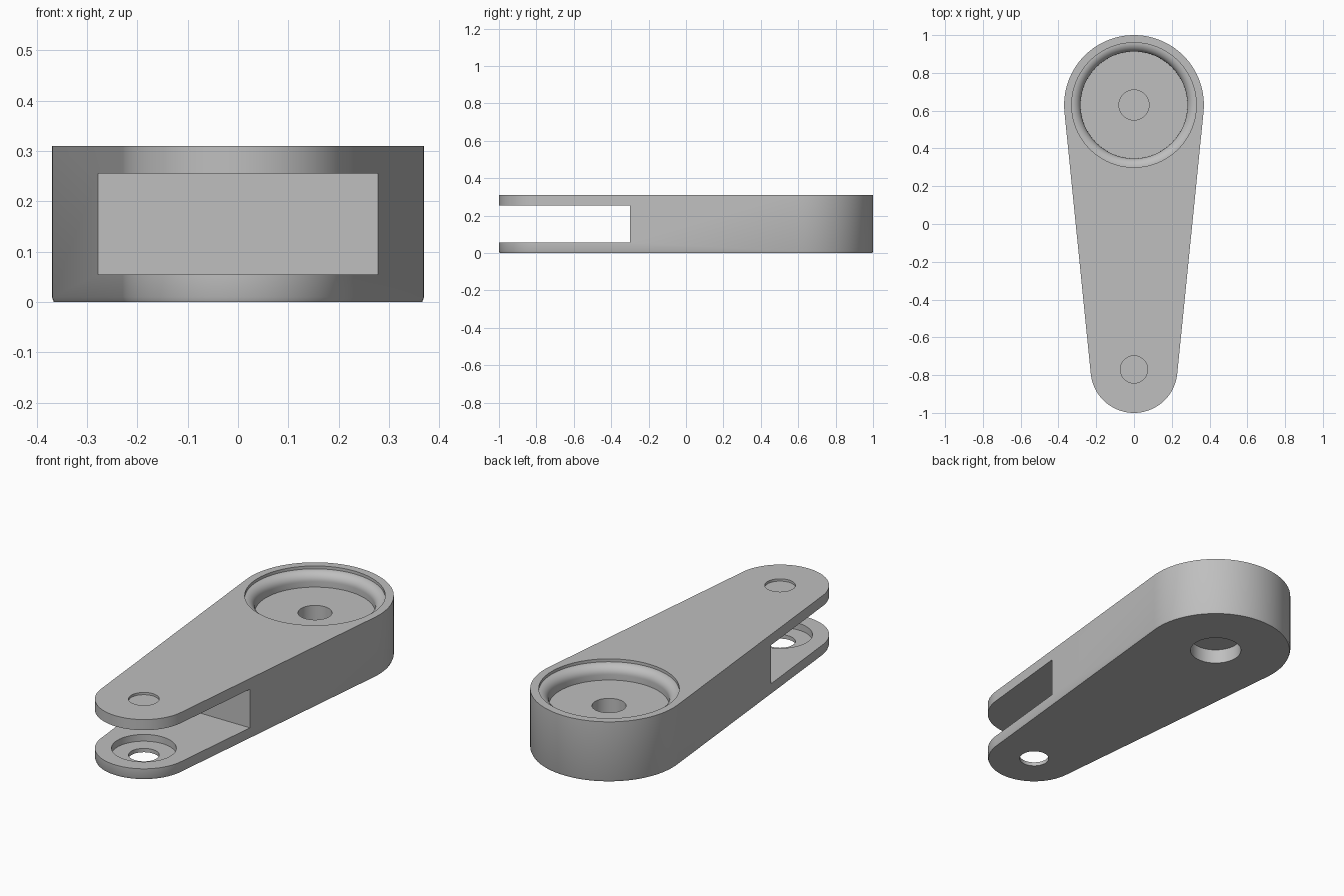
import bpy, bmesh, math

if "Cube" in bpy.data.objects:
    bpy.data.objects.remove(bpy.data.objects["Cube"], do_unlink=True)

BIG_Y, BIG_R = 0.63, 0.37
SMALL_Y, SMALL_R = -0.77, 0.23
HEIGHT = 0.31
SLOT_LOW, SLOT_HIGH, SLOT_BACK = 0.055, 0.255, -0.3

grey = bpy.data.materials.new("plain_grey")
grey.use_nodes = True
colour = (0.52, 0.52, 0.52, 1)
grey.diffuse_color = colour
grey.node_tree.nodes["Principled BSDF"].inputs["Base Color"].default_value = colour


def make_object(name, bm):
    bmesh.ops.recalc_face_normals(bm, faces=bm.faces)
    mesh = bpy.data.meshes.new(name)
    bm.to_mesh(mesh)
    bm.free()
    mesh.materials.append(grey)
    obj = bpy.data.objects.new(name, mesh)
    bpy.context.collection.objects.link(obj)
    return obj


def bridge(bm, lower, upper):
    n = len(lower)
    for i in range(n):
        j = (i + 1) % n
        bm.faces.new((lower[i], lower[j], upper[j], upper[i]))


def loft(name, loops):
    """Solid through a stack of matching rings."""
    bm = bmesh.new()
    rings = [[bm.verts.new(p) for p in loop] for loop in loops]
    for a, b in zip(rings, rings[1:]):
        bridge(bm, a, b)
    bm.faces.new(rings[0][::-1])
    bm.faces.new(rings[-1])
    return make_object(name, bm)


def arm_outline(inset, z, steps=48):
    """Two round ends joined by tangent sides."""
    tilt = math.asin((BIG_R - SMALL_R) / (BIG_Y - SMALL_Y))
    points = []
    for cy, r, start, end in ((BIG_Y, BIG_R, -tilt, math.pi + tilt),
                              (SMALL_Y, SMALL_R, math.pi + tilt, 2 * math.pi - tilt)):
        for i in range(steps + 1):
            t = start + (end - start) * i / steps
            points.append(((r - inset) * math.cos(t), cy + (r - inset) * math.sin(t), z))
    return points


def round_cutter(name, y, profile, sides=80):
    """Turned solid from (radius, height) pairs."""
    angles = [2 * math.pi * i / sides for i in range(sides)]
    return loft(name, [[(r * math.cos(t), y + r * math.sin(t), z) for t in angles]
                       for r, z in profile])


# Arm body with a fine chamfer around the underside
arm = loft("lever_arm", [arm_outline(0.004, 0), arm_outline(0, 0.01), arm_outline(0, HEIGHT)])

# Fork slot between the two plates of the narrow end
bm = bmesh.new()
bmesh.ops.create_cube(bm, size=1)
for v in bm.verts:
    v.co.x *= 2
    v.co.y = SLOT_BACK if v.co.y > 0 else -1.2
    v.co.z = SLOT_HIGH if v.co.z > 0 else SLOT_LOW
cutters = [make_object("slot_cutter", bm)]

# Rounded pocket with a small lip and a blind centre hole
rim = [(0.33 - 0.047 * math.cos(t), 0.25 + 0.045 * math.sin(t))
       for t in (math.pi / 2 * i / 10 for i in range(11))]
cutters.append(round_cutter("pocket_cutter", BIG_Y,
               [(0.08, 0.12), (0.08, 0.222), (0.283, 0.222)] + rim + [(0.33, 0.4)]))

# Blind hole under the wide end
cutters.append(round_cutter("under_hole_cutter", BIG_Y, [(0.125, -0.1), (0.125, 0.075)]))

# Stepped hole in the lower plate
cutters.append(round_cutter("stepped_hole_cutter", SMALL_Y,
               [(0.072, -0.1), (0.072, 0.02), (0.152, 0.02), (0.152, 0.1)]))

# Shallow round recess in the upper plate
cutters.append(round_cutter("recess_cutter", SMALL_Y, [(0.072, HEIGHT - 0.012), (0.072, 0.4)]))

bpy.ops.object.select_all(action='DESELECT')
bpy.context.view_layer.objects.active = arm
arm.select_set(True)
for cutter in cutters:
    cutter.hide_render = True
    cut = arm.modifiers.new(cutter.name, 'BOOLEAN')
    cut.operation = 'DIFFERENCE'
    cut.solver = 'EXACT'
    cut.object = cutter
    bpy.ops.object.modifier_apply(modifier=cut.name)
    bpy.data.objects.remove(cutter, do_unlink=True)

bpy.ops.object.shade_smooth_by_angle(angle=math.radians(30))
